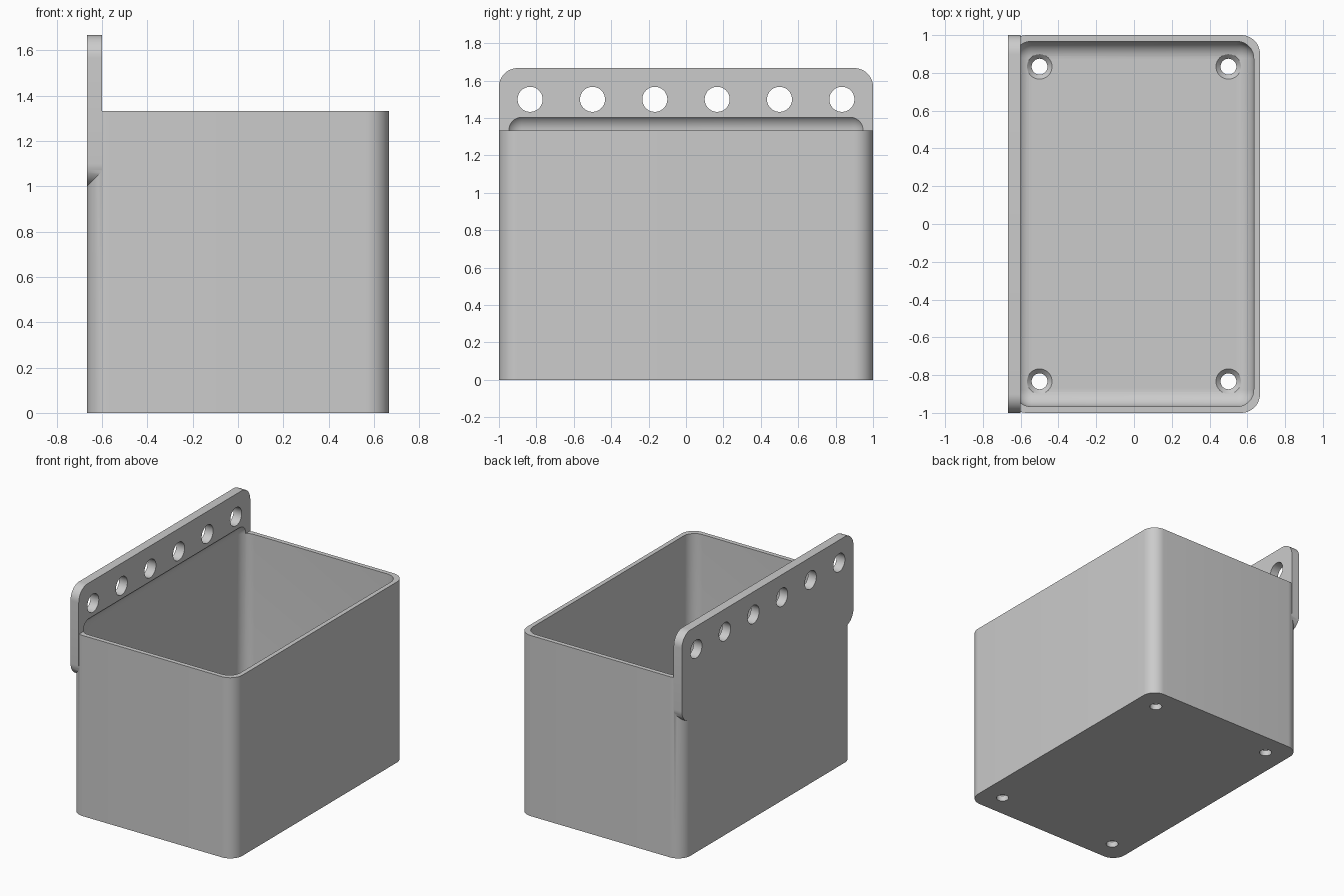
import bpy, bmesh, math
from mathutils import Matrix, Vector

cube = bpy.data.objects.get("Cube")
if cube:
    bpy.data.objects.remove(cube, do_unlink=True)

HX, HY, HEIGHT = 0.667, 1.0, 1.333      # tub half sizes and height
CORNER, WALL, FLOOR = 0.1, 0.033, 0.067
INNER = 0.09                            # rounding of the cavity
PLATE_T, PLATE_LOW, PLATE_TOP = 0.067, 1.0, 1.667

grey = bpy.data.materials.new("light grey plastic")
grey.use_nodes = True
colour = (0.6, 0.6, 0.6, 1)
grey.diffuse_color = colour
grey.node_tree.nodes["Principled BSDF"].inputs["Base Color"].default_value = colour


def finish(name, bm):
    bmesh.ops.recalc_face_normals(bm, faces=bm.faces)
    mesh = bpy.data.meshes.new(name)
    bm.to_mesh(mesh)
    bm.free()
    mesh.materials.append(grey)
    obj = bpy.data.objects.new(name, mesh)
    bpy.context.collection.objects.link(obj)
    return obj


def rounded_prism(name, a, b, depth, matrix):
    """Rounded rectangle of half sizes a, b, extruded from zero to depth."""
    bm = bmesh.new()
    verts = []
    steps = 12
    for q, (sx, sy) in enumerate([(1, 1), (-1, 1), (-1, -1), (1, -1)]):
        for i in range(steps + 1):
            t = (q + i / steps) * math.pi / 2
            verts.append(bm.verts.new((sx * (a - CORNER) + CORNER * math.cos(t),
                                       sy * (b - CORNER) + CORNER * math.sin(t), 0)))
    face = bm.faces.new(verts)
    ext = bmesh.ops.extrude_face_region(bm, geom=[face])
    top = [v for v in ext["geom"] if isinstance(v, bmesh.types.BMVert)]
    bmesh.ops.translate(bm, verts=top, vec=(0, 0, depth))
    bmesh.ops.transform(bm, matrix=matrix, verts=bm.verts)
    return finish(name, bm)


def lathe(name, profile, matrix):
    """Turn a closed (radius, height) profile about z."""
    bm = bmesh.new()
    verts = [bm.verts.new((r, 0, z)) for r, z in profile]
    edges = [bm.edges.new(pair) for pair in zip(verts, verts[1:])]
    bmesh.ops.spin(bm, geom=verts + edges, cent=(0, 0, 0), axis=(0, 0, 1),
                   angle=math.tau, steps=40, use_merge=False)
    bmesh.ops.remove_doubles(bm, verts=bm.verts, dist=1e-5)
    bmesh.ops.transform(bm, matrix=matrix, verts=bm.verts)
    return finish(name, bm)


def combine(target, tool, operation):
    mod = target.modifiers.new(operation.lower(), "BOOLEAN")
    mod.operation, mod.solver, mod.object = operation, "EXACT", tool
    bpy.context.view_layer.objects.active = target
    bpy.ops.object.modifier_apply(modifier=mod.name)
    bpy.data.objects.remove(tool, do_unlink=True)


# Solid tub with rounded upright corners
tub = rounded_prism("hanging_bin", HX, HY, HEIGHT, Matrix())

# Mounting plate: local x -> y, y -> z, z -> x
axes = Matrix(((0, 0, 1, 0), (1, 0, 0, 0), (0, 1, 0, 0), (0, 0, 0, 1)))
middle = (PLATE_LOW + PLATE_TOP) / 2
plate = rounded_prism("mounting_plate", HY, (PLATE_TOP - PLATE_LOW) / 2, PLATE_T,
                      Matrix.Translation((-HX, 0, middle)) @ axes)
combine(tub, plate, "UNION")

# Cavity rounded on every edge, which also scoops the plate above the rim
bm = bmesh.new()
bmesh.ops.create_cube(bm, size=1)
cavity_top = HEIGHT + INNER + 0.001
size = Vector((2 * (HX - WALL), 2 * (HY - WALL), cavity_top - FLOOR))
bmesh.ops.scale(bm, vec=size, verts=bm.verts)
bmesh.ops.translate(bm, vec=(0, 0, (cavity_top + FLOOR) / 2), verts=bm.verts)
bmesh.ops.bevel(bm, geom=bm.edges[:], offset=INNER, offset_type="OFFSET",
                segments=10, profile=0.5, affect="EDGES")
combine(tub, finish("cavity", bm), "DIFFERENCE")

# Row of holes through the plate
for i in range(6):
    place = Matrix.Translation((-HX, (i - 2.5) / 3, 1.5)) @ axes
    hole = lathe("plate_hole", [(0, -0.1), (0.067, -0.1), (0.067, 0.2), (0, 0.2)], place)
    combine(tub, hole, "DIFFERENCE")

# Countersunk screw holes in the floor
sink = [(0, -0.1), (0.042, -0.1), (0.042, FLOOR - 0.025), (0.066, FLOOR),
        (0.066, FLOOR + 0.1), (0, FLOOR + 0.1)]
for x in (-0.5, 0.5):
    for y in (-0.833, 0.833):
        combine(tub, lathe("screw_hole", sink, Matrix.Translation((x, y, 0))), "DIFFERENCE")

# One material slot, smooth rounds with sharp edges
tub.data.materials.clear()
tub.data.materials.append(grey)
for poly in tub.data.polygons:
    poly.material_index = 0
bpy.ops.object.select_all(action="DESELECT")
tub.select_set(True)
bpy.context.view_layer.objects.active = tub
bpy.ops.object.shade_smooth_by_angle(angle=math.radians(30))
